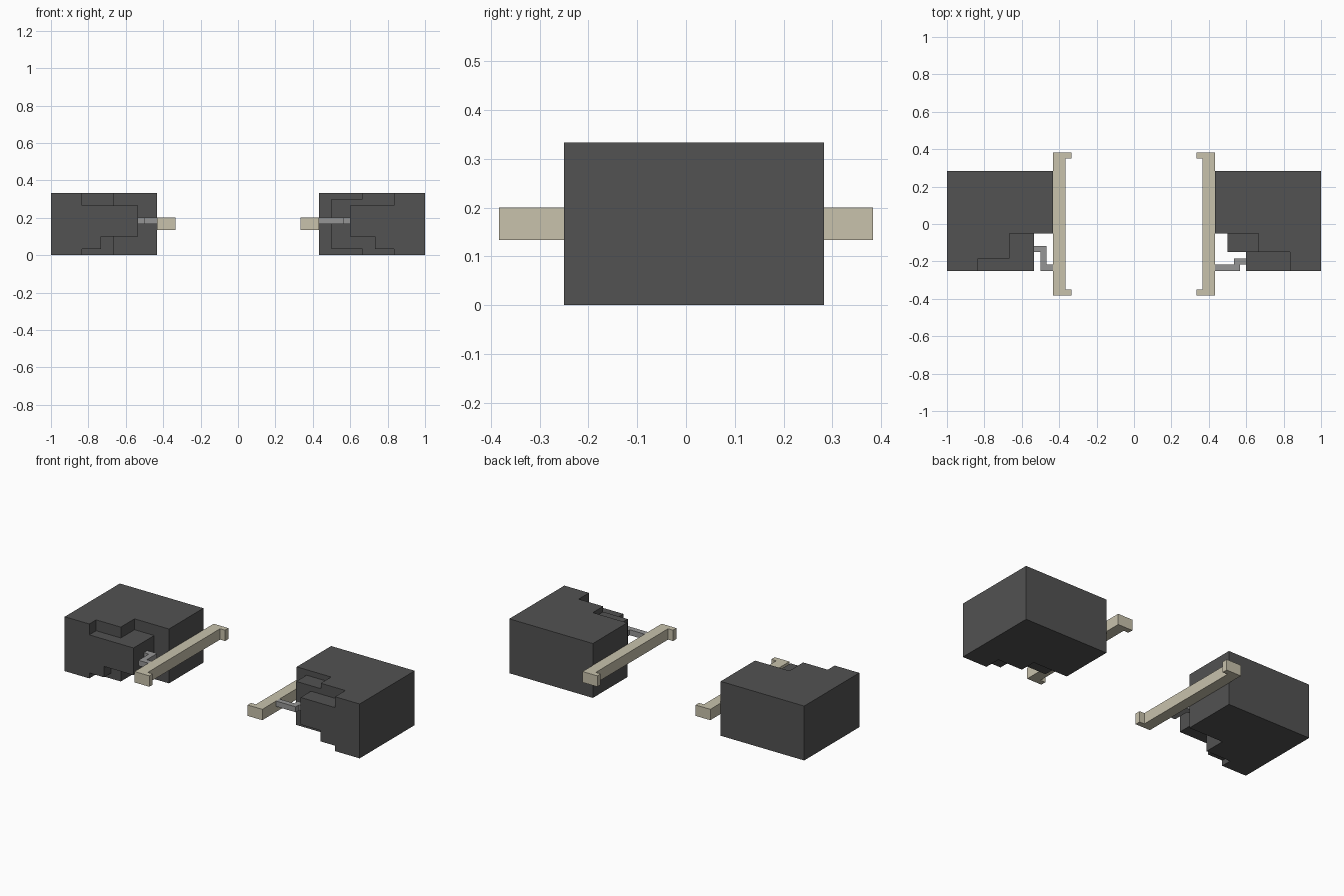
import bpy, bmesh

if "Cube" in bpy.data.objects:
    bpy.data.objects.remove(bpy.data.objects["Cube"])

U = 1 / 30  # the whole model sits on a grid of 1/30 units


def material(name, rgb):
    m = bpy.data.materials.new(name)
    m.diffuse_color = (*rgb, 1)
    m.use_nodes = True
    m.node_tree.nodes["Principled BSDF"].inputs["Base Color"].default_value = m.diffuse_color
    return m


DARK = material("dark_grey", (0.085, 0.085, 0.085))
CREAM = material("cream", (0.58, 0.54, 0.415))
METAL = material("mid_grey", (0.30, 0.30, 0.30))


def blocky(name, boxes, mat):
    """Union of grid boxes (x0, x1, y0, y1, z0, z1) as one closed skin."""
    cuts = [sorted({b[2 * a + k] for b in boxes for k in (0, 1)}) for a in range(3)]

    def solid(cell):
        if any(i < 0 or i >= len(c) - 1 for i, c in zip(cell, cuts)):
            return False
        mid = [(c[i] + c[i + 1]) / 2 for i, c in zip(cell, cuts)]
        return any(all(b[2 * a] < mid[a] < b[2 * a + 1] for a in range(3)) for b in boxes)

    bm = bmesh.new()
    for i in range(len(cuts[0]) - 1):
        for j in range(len(cuts[1]) - 1):
            for k in range(len(cuts[2]) - 1):
                cell = (i, j, k)
                if not solid(cell):
                    continue
                for a in range(3):
                    for s in (0, 1):
                        near = list(cell)
                        near[a] += 2 * s - 1
                        if solid(near):
                            continue
                        b, c = (a + 1) % 3, (a + 2) % 3
                        ring = []
                        for u, v in ((0, 0), (1, 0), (1, 1), (0, 1)):
                            p = [0, 0, 0]
                            p[a] = cuts[a][cell[a] + s] * U
                            p[b] = cuts[b][cell[b] + u] * U
                            p[c] = cuts[c][cell[c] + v] * U
                            ring.append(bm.verts.new(p))
                        bm.faces.new(ring if s else ring[::-1])
    bmesh.ops.remove_doubles(bm, verts=bm.verts, dist=1e-4)
    bmesh.ops.dissolve_limit(bm, angle_limit=0.01, verts=bm.verts, edges=bm.edges)
    me = bpy.data.meshes.new(name)
    bm.to_mesh(me)
    bm.free()
    me.materials.append(mat)
    ob = bpy.data.objects.new(name, me)
    bpy.context.collection.objects.link(ob)
    return ob


# Stepped blocks: front, middle and back layers
blocky("left_block", [
    (-30, -13, -1.5, 8.5, 0, 10),
    (-30, -20, -5.5, -1.5, 0, 10), (-20, -16, -5.5, -1.5, 3, 8),
    (-30, -25, -7.5, -5.5, 0, 10), (-25, -22, -7.5, -5.5, 1, 8),
    (-22, -16, -7.5, -5.5, 3, 8),
], DARK)
blocky("right_block", [
    (13, 30, -1.5, 8.5, 0, 10),
    (20, 30, -4.5, -1.5, 0, 10), (15, 20, -4.5, -1.5, 1, 9),
    (25, 30, -7.5, -4.5, 0, 10), (22, 25, -7.5, -4.5, 1, 8),
    (18, 22, -7.5, -4.5, 3, 8),
], DARK)

# Long bars with small inward feet at both ends
for side, s in (("left", -1), ("right", 1)):
    parts = [(11, 13, -11.5, 11.5, 4, 6)]
    parts += [(10, 11, y, y + 1, 4, 6) for y in (-11.5, 10.5)]
    if s < 0:
        parts = [(-b[1], -b[0], *b[2:]) for b in parts]
    blocky(side + "_bar", parts, CREAM)

# Thin bent links between block and bar
blocky("left_link", [
    (-16, -14, -4.5, -3.5, 5, 6), (-15, -14, -7.5, -3.5, 5, 6),
    (-15, -13, -7.5, -6.5, 5, 6),
], METAL)
blocky("right_link", [
    (16, 18, -6.5, -5.5, 5, 6), (13, 17, -7.5, -6.5, 5, 6),
], METAL)
